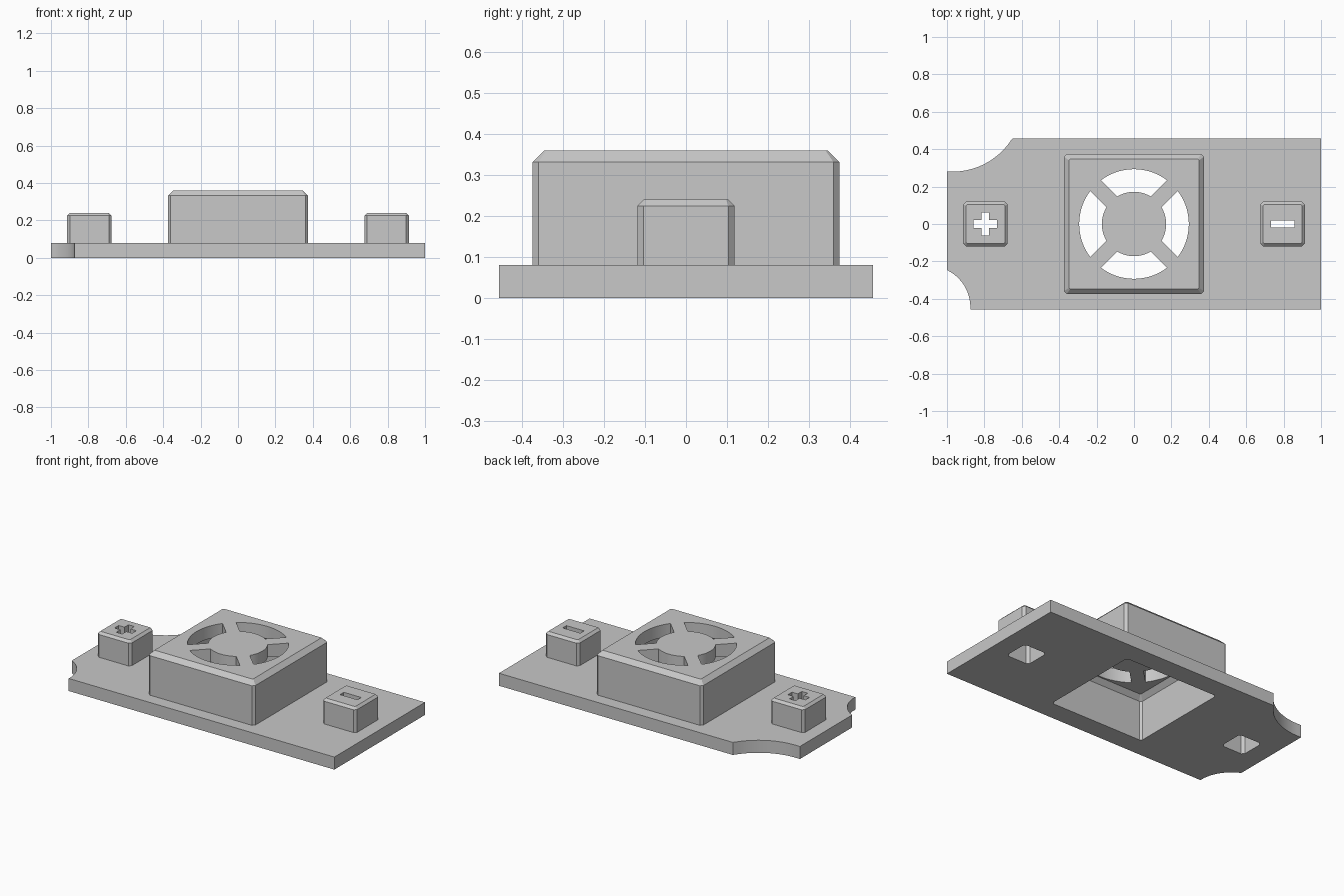
import bpy, bmesh
from math import asin, atan2, cos, sin, pi

cube = bpy.data.objects.get("Cube")
if cube:
    bpy.data.objects.remove(cube, do_unlink=True)

grey = bpy.data.materials.new("plain grey")
grey.use_nodes = True
colour = (0.58, 0.58, 0.58, 1)
grey.diffuse_color = colour
grey.node_tree.nodes["Principled BSDF"].inputs["Base Color"].default_value = colour


def loft(name, rings):
    """Closed solid through a stack of (outline, height) rings."""
    bm = bmesh.new()
    loops = [[bm.verts.new((x, y, z)) for x, y in outline] for outline, z in rings]
    n = len(loops[0])
    for low, high in zip(loops, loops[1:]):
        for i in range(n):
            j = (i + 1) % n
            bm.faces.new((low[i], low[j], high[j], high[i]))
    bm.faces.new(loops[0][::-1])
    bm.faces.new(loops[-1])
    bmesh.ops.recalc_face_normals(bm, faces=bm.faces)
    mesh = bpy.data.meshes.new(name)
    bm.to_mesh(mesh)
    bm.free()
    mesh.materials.append(grey)
    obj = bpy.data.objects.new(name, mesh)
    bpy.context.collection.objects.link(obj)
    return obj


def arc(cx, cy, r, start, end, steps=24):
    angles = [start + (end - start) * i / steps for i in range(steps + 1)]
    return [(cx + r * cos(a), cy + r * sin(a)) for a in angles]


def rectangle(cx, hx, hy):
    return [(cx - hx, -hy), (cx + hx, -hy), (cx + hx, hy), (cx - hx, hy)]


def octagon(cx, h, c):
    """Square of half width h with its corners cut by c."""
    k = h - c
    return [(cx + x, y) for x, y in ((-k, -h), (k, -h), (h, -k), (h, k),
                                     (k, h), (-k, h), (-h, k), (-h, -k))]


def chamfered_box(name, cx, h, z0, z1, corner, top):
    return loft(name, [(octagon(cx, h, corner), z0),
                       (octagon(cx, h, corner), z1 - top),
                       (octagon(cx, h - top, corner * 0.4), z1)])


def cut(obj, cutters):
    for c in cutters:
        c.hide_render = True
        mod = obj.modifiers.new("cut", "BOOLEAN")
        mod.operation, mod.solver, mod.object = "DIFFERENCE", "EXACT", c
    bpy.context.view_layer.update()
    graph = bpy.context.evaluated_depsgraph_get()
    mesh = bpy.data.meshes.new_from_object(obj.evaluated_get(graph))
    obj.modifiers.clear()
    obj.data = mesh


def smooth(obj):
    bpy.ops.object.select_all(action="DESELECT")
    obj.select_set(True)
    bpy.context.view_layer.objects.active = obj
    bpy.ops.object.shade_smooth_by_angle(angle=pi / 9)


WIDE, THICK, BUTTON_X = 0.457, 0.08, 0.795


def corner_arc(cx, cy, r, p, q):
    """Arc about a centre from the direction of p to the direction of q."""
    a, b = (atan2(y - cy, x - cx) for x, y in (p, q))
    return [p] + arc(cx, cy, r, a, b)[1:-1] + [q]


# Base plate with two scooped corners
outline = [(1, -WIDE), (1, WIDE)]
outline += corner_arc(-0.97, 0.655, 0.375, (-0.65, WIDE), (-1, 0.28))
outline += corner_arc(-1.095, -0.445, 0.22, (-1, -0.245), (-0.875, -WIDE))
plate = loft("base_plate", [(outline, 0), (outline, THICK)])

# Hollow insides, open through the underside
fan_hollow = chamfered_box("fan_hollow", 0, 0.33, -0.1, 0.28, 0.012, 0.028)
plus_hollow, minus_hollow = [
    chamfered_box(name, x, 0.08, -0.1, 0.18, 0.015, 0.015)
    for name, x in (("plus_hollow", -BUTTON_X), ("minus_hollow", BUTTON_X))]
cut(plate, [fan_hollow, plus_hollow, minus_hollow])

# Fan housing with four curved vents between diagonal spokes
housing = chamfered_box("fan_housing", 0, 0.375, THICK, 0.36, 0.015, 0.028)
vents = []
for i in range(4):
    mid = i * pi / 2
    outer, inner = [pi / 4 - asin(0.04 / r) for r in (0.293, 0.172)]
    shape = arc(0, 0, 0.293, mid - outer, mid + outer)
    shape += arc(0, 0, 0.172, mid + inner, mid - inner)
    vents.append(loft("vent_cutter", [(shape, 0.2), (shape, 0.5)]))
cut(housing, [fan_hollow] + vents)

# Plus and minus buttons with their signs cut through
plus = chamfered_box("plus_button", -BUTTON_X, 0.119, THICK, 0.24, 0.015, 0.015)
minus = chamfered_box("minus_button", BUTTON_X, 0.119, THICK, 0.24, 0.015, 0.015)
bars = [loft("bar_cutter", [(rectangle(x, hx, hy), 0.12), (rectangle(x, hx, hy), 0.4)])
        for x, hx, hy in ((-BUTTON_X, 0.062, 0.021), (-BUTTON_X, 0.021, 0.062),
                          (BUTTON_X, 0.062, 0.019))]
cut(plus, [plus_hollow] + bars[:2])
cut(minus, [minus_hollow, bars[2]])

# Remove cutters and finish the shading
for c in [fan_hollow, plus_hollow, minus_hollow] + vents + bars:
    bpy.data.objects.remove(c, do_unlink=True)
for part in (plate, housing, plus, minus):
    smooth(part)
